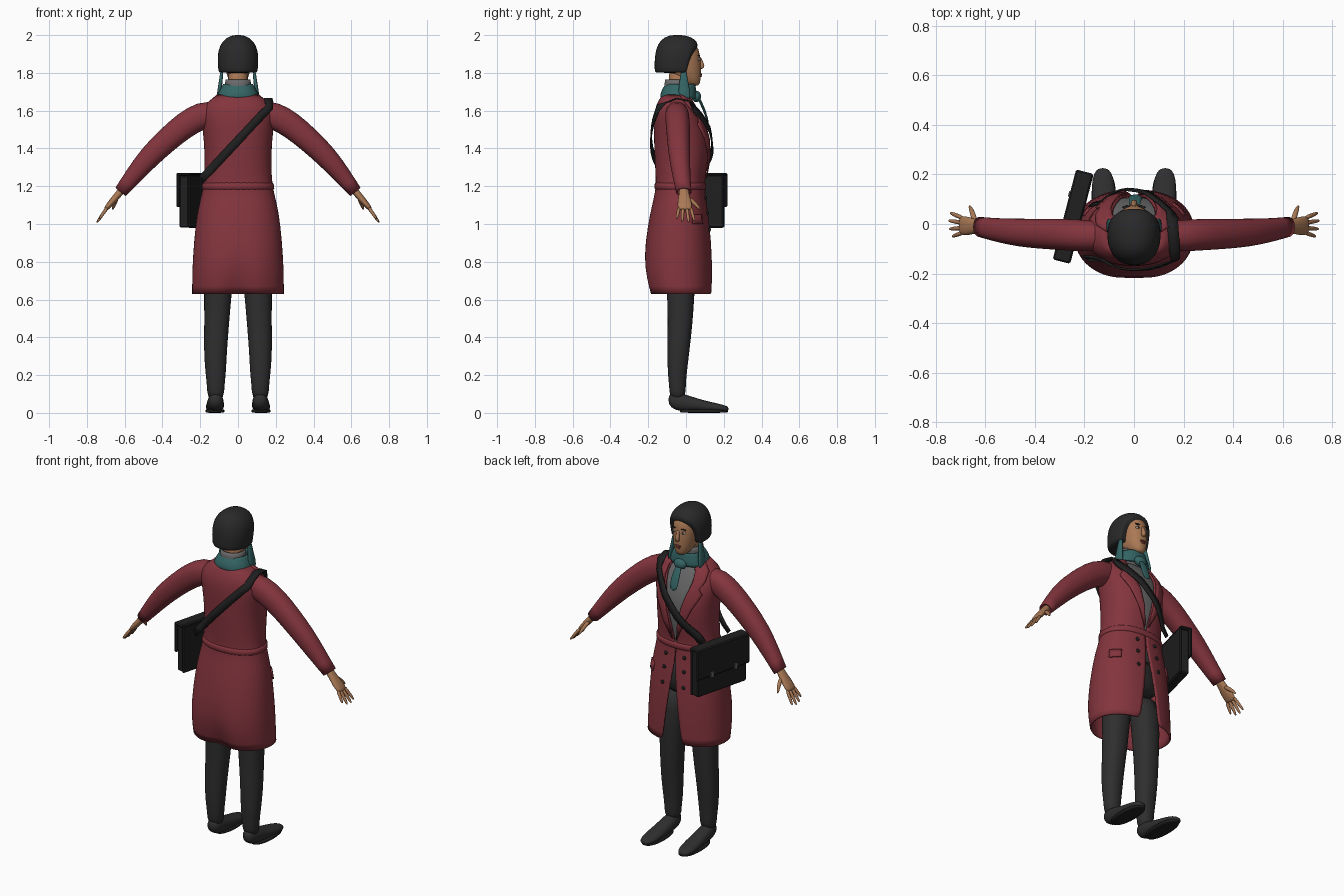
import bpy, bmesh
from math import sin, cos, pi, copysign, radians
from mathutils import Vector, Matrix

if "Cube" in bpy.data.objects:
    bpy.data.objects.remove(bpy.data.objects["Cube"])

X, Y, Z = Vector((1, 0, 0)), Vector((0, 1, 0)), Vector((0, 0, 1))
P = 0.9  # squareness of the cross-sections


def material(name, *rgb):
    m = bpy.data.materials.new(name)
    m.use_nodes = True
    m.diffuse_color = (*rgb, 1)
    m.node_tree.nodes["Principled BSDF"].inputs["Base Color"].default_value = (*rgb, 1)
    return m


RED = material("coat red", 0.23, 0.035, 0.047)
BLACK = material("hair black", 0.022, 0.022, 0.023)
DARK = material("trouser charcoal", 0.028, 0.028, 0.029)
LEATHER = material("bag black", 0.014, 0.014, 0.015)
TEAL = material("scarf teal", 0.035, 0.13, 0.13)
GREY = material("shirt grey", 0.14, 0.14, 0.145)
SKIN = material("skin", 0.40, 0.19, 0.09)
LIPS = material("lips", 0.25, 0.06, 0.05)
METAL = material("buckle grey", 0.15, 0.15, 0.15)
WHITE = material("eye white", 0.5, 0.45, 0.4)


def finish(name, bm, mat, smooth=True, mirror=False, subsurf=0, thick=0, bevel=0):
    bmesh.ops.recalc_face_normals(bm, faces=bm.faces)
    me = bpy.data.meshes.new(name)
    bm.to_mesh(me)
    bm.free()
    me.materials.append(mat)
    for f in me.polygons:
        f.use_smooth = smooth
    ob = bpy.data.objects.new(name, me)
    bpy.context.collection.objects.link(ob)
    if mirror:
        ob.modifiers.new("mirror", "MIRROR").use_mirror_merge = False
    if subsurf:
        s = ob.modifiers.new("subsurf", "SUBSURF")
        s.levels = s.render_levels = subsurf
    if thick:
        s = ob.modifiers.new("solidify", "SOLIDIFY")
        s.thickness, s.offset = thick, -1
    if bevel:
        ob.modifiers.new("bevel", "BEVEL").width = bevel
    return ob


def power(v):
    return copysign(abs(v) ** P, v)


def grid(bm, rows, closed):
    vs = [[bm.verts.new(c) for c in row] for row in rows]
    n = len(rows[0])
    for a, b in zip(vs, vs[1:]):
        for i in range(n if closed else n - 1):
            j = (i + 1) % n
            bm.faces.new((a[i], a[j], b[j], b[i]))
    return vs


def loft(name, pts, mat, u=X, v=None, n=24, cap=True, gap=False, fix=None, **kw):
    """Skin over sections (x, y, z, radius along u, radius along v, half gap angle)."""
    rows = []
    for k, p in enumerate(pts):
        t = Vector(pts[min(k + 1, len(pts) - 1)][:3]) - Vector(pts[max(k - 1, 0)][:3])
        w = v or t.normalized().cross(u).normalized()
        g = p[5] if gap else 0
        row = []
        for i in range(n):
            a = g + (2 * pi - 2 * g) * i / (n - 1 if gap else n)
            c = Vector(p[:3]) + u * p[3] * power(sin(a)) + w * p[4] * power(cos(a))
            row.append(fix(c) if fix else c)
        rows.append(row)
    bm = bmesh.new()
    vs = grid(bm, rows, not gap)
    if cap and not gap:
        bm.faces.new(vs[0])
        bm.faces.new(vs[-1])
    kw.setdefault("subsurf", 1)
    return finish(name, bm, mat, **kw)


def sheet(name, rows, mat, **kw):
    bm = bmesh.new()
    grid(bm, rows, False)
    return finish(name, bm, mat, **kw)


def blob(name, loc, size, mat, **kw):
    bm = bmesh.new()
    m = Matrix.Translation(loc) @ Matrix.Diagonal((*size, 1))
    bmesh.ops.create_uvsphere(bm, u_segments=16, v_segments=10, radius=1, matrix=m)
    return finish(name, bm, mat, **kw)


def box(name, base, loc, size, mat, bevel=0.006):
    bm = bmesh.new()
    m = base @ Matrix.Translation(loc) @ Matrix.Diagonal((*size, 1))
    bmesh.ops.create_cube(bm, size=1, matrix=m)
    return finish(name, bm, mat, smooth=False, bevel=bevel)


# Coat body: sections with a front opening
COAT = [(0, -.03, .63, .243, .17, .24), (0, -.04, .71, .243, .18, .2), (0, -.045, .82, .24, .185, .14),
        (0, -.038, 1.0, .225, .163, .06), (0, -.035, 1.1, .208, .145, .01), (0, -.03, 1.18, .187, .13, .01),
        (0, -.03, 1.25, .178, .13, .05), (0, -.02, 1.38, .176, .148, .16), (0, -.028, 1.5, .187, .142, .3),
        (0, -.045, 1.58, .197, .125, .42), (0, -.055, 1.64, .175, .1, .5), (0, -.055, 1.685, .105, .07, .5)]


def section(z):
    for a, b in zip(COAT, COAT[1:]):
        if z <= b[2]:
            f = (z - a[2]) / (b[2] - a[2])
            return [p + (q - p) * f for p, q in zip(a, b)]
    return COAT[-1]


def on_coat(z, angle, off=0.008):
    s = section(z)
    return Vector(((s[3] + off) * power(sin(angle)), s[1] + (s[4] + off) * power(cos(angle)), z))


def back_vent(c):
    if c.z < 0.85 and c.y < -0.1:
        c.y += 0.035 * max(0, 1 - abs(c.x) / 0.1) * (0.85 - c.z) / 0.2
    return c


loft("coat", COAT, RED, v=Y, n=48, gap=True, fix=back_vent, thick=0.01)
loft("shirt", [(s[0], s[1], s[2], s[3] * .92, s[4] * .92) for s in COAT[4:]], GREY, v=Y)
belt = [section(z) for z in (1.175, 1.185, 1.215, 1.225)]
loft("belt", [(0, s[1], s[2], s[3] + e, s[4] + e) for s, e in zip(belt, (0, .008, .008, 0))], RED, v=Y, n=40)

# Lapels and collar folded back along the opening
for side, label in ((1, "left"), (-1, "right")):
    rows = []
    for z, w in ((1.24, .02), (1.35, .2), (1.45, .36), (1.53, .5), (1.56, .3), (1.6, .42), (1.65, .6), (1.685, .8)):
        g = section(z)[5]
        rows.append([on_coat(z, side * (g + w * k / 4), .011) for k in range(5)])
    sheet(label + "_lapel", rows, RED, thick=0.008)
    # Hip pocket flaps
    sheet(label + "_pocket_flap", [[on_coat(z, side * (.75 + k * .08), .006) for k in range(6)]
                                   for z in (1.0, 1.025, 1.05)], RED, thick=0.008)

# Double row of buttons
for i, z in enumerate((1.14, 1.06, .97)):
    c = on_coat(z, 0.27, 0.003)
    blob("buttons_%d" % (i + 1), c, (.011, .007, .011), LEATHER, mirror=True)

# Sleeves
loft("sleeves", [(.1, -.05, 1.585, .055, .06), (.19, -.048, 1.58, .065, .075), (.285, -.042, 1.522, .064, .07),
                 (.37, -.04, 1.45, .061, .065), (.466, -.035, 1.36, .057, .06), (.55, -.025, 1.26, .048, .048),
                 (.622, -.012, 1.17, .041, .035)],
     RED, u=Y, cap=False, mirror=True, thick=0.008)

# Hands
loft("palms", [(.6, -.012, 1.2, .025, .02), (.635, -.01, 1.155, .027, .019), (.665, -.008, 1.12, .038, .018),
               (.695, -.006, 1.085, .04, .014), (.703, -.006, 1.075, .03, .008)], SKIN, u=Y, n=14, mirror=True)
for i, (y0, y1, reach) in enumerate(((.024, .045, .9), (.004, .014, 1), (-.016, -.02, .95), (-.035, -.05, .75))):
    tip = Vector((.69 + .058 * reach, y1, 1.085 - .078 * reach))
    root = Vector((.69, y0, 1.09))
    path = [(*root.lerp(tip, f), r, r) for f, r in ((0, .0105), (.5, .0095), (.9, .0075), (1, .003))]
    loft("fingers_%d" % (i + 1), path, SKIN, u=Y, n=8, mirror=True)
loft("thumbs", [(.642, .008, 1.14, .014, .014), (.65, .04, 1.115, .012, .012), (.66, .065, 1.09, .009, .009),
                (.664, .075, 1.075, .003, .003)], SKIN, u=X, n=8, mirror=True)

# Trousers and shoes
loft("hips", [(0, -.03, .86, .15, .08), (0, -.03, .95, .175, .1), (0, -.03, 1.1, .17, .1)], DARK, v=Y)
loft("legs", [(.118, -.045, .06, .045, .042), (.118, -.045, .16, .047, .045), (.118, -.047, .2, .054, .05),
              (.12, -.04, .34, .062, .06), (.112, -.03, .48, .066, .066), (.107, -.027, .64, .074, .073),
              (.09, -.03, .9, .085, .09)], DARK, v=Y, mirror=True)
loft("shoes", [(.118, -.095, .07, .026, .025), (.118, -.06, .062, .042, .05), (.119, 0, .052, .045, .046),
               (.121, .08, .038, .048, .032), (.124, .16, .028, .049, .024), (.126, .21, .022, .036, .018),
               (.126, .226, .02, .015, .01)], DARK, v=Z, n=16, mirror=True)
loft("soles", [(.122, .095, 0, .048, .125), (.122, .095, .004, .051, .129), (.122, .095, .016, .051, .129),
               (.122, .095, .02, .046, .125)], LEATHER, v=Y, mirror=True)

# Neck, shirt collar and head
loft("neck", [(0, -.045, 1.66, .055, .055), (0, -.035, 1.74, .052, .055), (0, -.035, 1.84, .055, .06)], SKIN, v=Y)
loft("shirt_collar", [(0, -.05, 1.66, .085, .07), (0, -.05, 1.72, .073, .068), (0, -.045, 1.765, .066, .066)],
     GREY, v=Y, cap=False, thick=0.006)
loft("head", [(0, .04, 1.73, .02, .025), (0, .025, 1.745, .04, .05), (0, 0, 1.785, .06, .08), (0, -.02, 1.84, .07, .1),
              (0, -.03, 1.9, .075, .105), (0, -.035, 1.95, .068, .095), (0, -.04, 1.98, .03, .04)], SKIN, v=Y)
loft("nose", [(0, .068, 1.89, .008, .008), (0, .078, 1.86, .009, .012), (0, .087, 1.835, .015, .015),
              (0, .08, 1.82, .012, .008)], SKIN, v=Y, n=12)
blob("eyes", (.029, .066, 1.872), (.014, .009, .007), WHITE, mirror=True)
blob("pupils", (.029, .0725, 1.872), (.006, .004, .006), BLACK, mirror=True)
blob("eyebrows", (.03, .068, 1.893), (.018, .006, .0035), BLACK, mirror=True)
blob("upper_lip", (0, .073, 1.793), (.02, .012, .006), LIPS)
blob("lower_lip", (0, .073, 1.784), (.017, .012, .007), LIPS)


def hairline(c):
    c.y = min(c.y, max(0, (c.z - 1.8) * .25) + max(0, c.z - 1.89) * .7)
    return c


# Bobbed hair, trimmed back around the face
loft("hair", [(0, -.045, 1.8, .101, .118), (0, -.045, 1.805, .104, .121), (0, -.045, 1.86, .108, .122),
              (0, -.042, 1.9, .107, .121), (0, -.04, 1.935, .099, .115), (0, -.04, 1.965, .083, .1),
              (0, -.042, 1.99, .055, .07), (0, -.045, 2.001, .02, .03)], BLACK, v=Y, n=40, fix=hairline)

# Scarf: wrap, side falls and hanging end
loft("scarf", [(0, -.04, 1.665, .112, .095), (0, -.04, 1.69, .108, .098), (0, -.035, 1.72, .092, .088),
               (0, -.03, 1.74, .08, .08)], TEAL, v=Y, cap=False, thick=0.012)
loft("scarf_sides", [(.103, -.005, 1.65, .01, .03), (.1, -.01, 1.7, .012, .034), (.09, -.012, 1.76, .01, .022),
                     (.085, -.012, 1.82, .008, .015)], TEAL, v=Y, n=12, mirror=True)
blob("scarf_knot", (0, .055, 1.675), (.04, .025, .03), TEAL)
loft("scarf_end", [(.005, .118, 1.53, .026, .006), (.005, .1, 1.6, .028, .007), (0, .06, 1.68, .02, .01)], TEAL,
     v=Y, n=12)


# Shoulder strap running round the torso
def strap_point(x, z, way):
    s = section(z)
    r = min(abs(x) / s[3], .75)
    y = (1 - r ** (2 / P)) ** (P / 2)
    return (Vector((x, s[1] + way * (s[4] * y + .02), z)), Vector((.35 * x / s[3], way * y, .1)))


path = [strap_point(-.17 + .32 * k / 10, 1.25 + .36 * k / 10, 1) for k in range(11)]
path += [(Vector((.155, .02, 1.655)), Vector((0, .5, 1))), (Vector((.16, -.05, 1.668)), Z),
         (Vector((.165, -.11, 1.645)), Vector((0, -.6, 1)))]
path += [strap_point(.168 - .36 * k / 10, 1.62 - .38 * k / 10, -1) for k in range(11)]
rows = []
for k, (c, normal) in enumerate(path):
    t = path[min(k + 1, len(path) - 1)][0] - path[max(k - 1, 0)][0]
    across = t.cross(normal).normalized() * .022
    rows.append([c - across, c + across])
sheet("strap", rows, LEATHER, thick=0.008)

# Satchel hanging at the right hip
base = Matrix.Translation((-.247, .03, 0)) @ Matrix.Rotation(radians(75.4), 4, "Z")
box("bag_body", base, (0, -.008, 1.118), (.35, .055, .275), LEATHER)
box("bag_back_panel", base, (0, -.032, 1.12), (.365, .012, .28), LEATHER)
box("bag_flap", base, (0, .026, 1.18), (.375, .018, .18), LEATHER)
box("bag_lid", base, (0, -.003, 1.262), (.375, .068, .016), LEATHER)
for x in (-.085, .085):
    box("bag_buckle", base, (x, .036, 1.1), (.022, .008, .035), METAL, 0.002)
